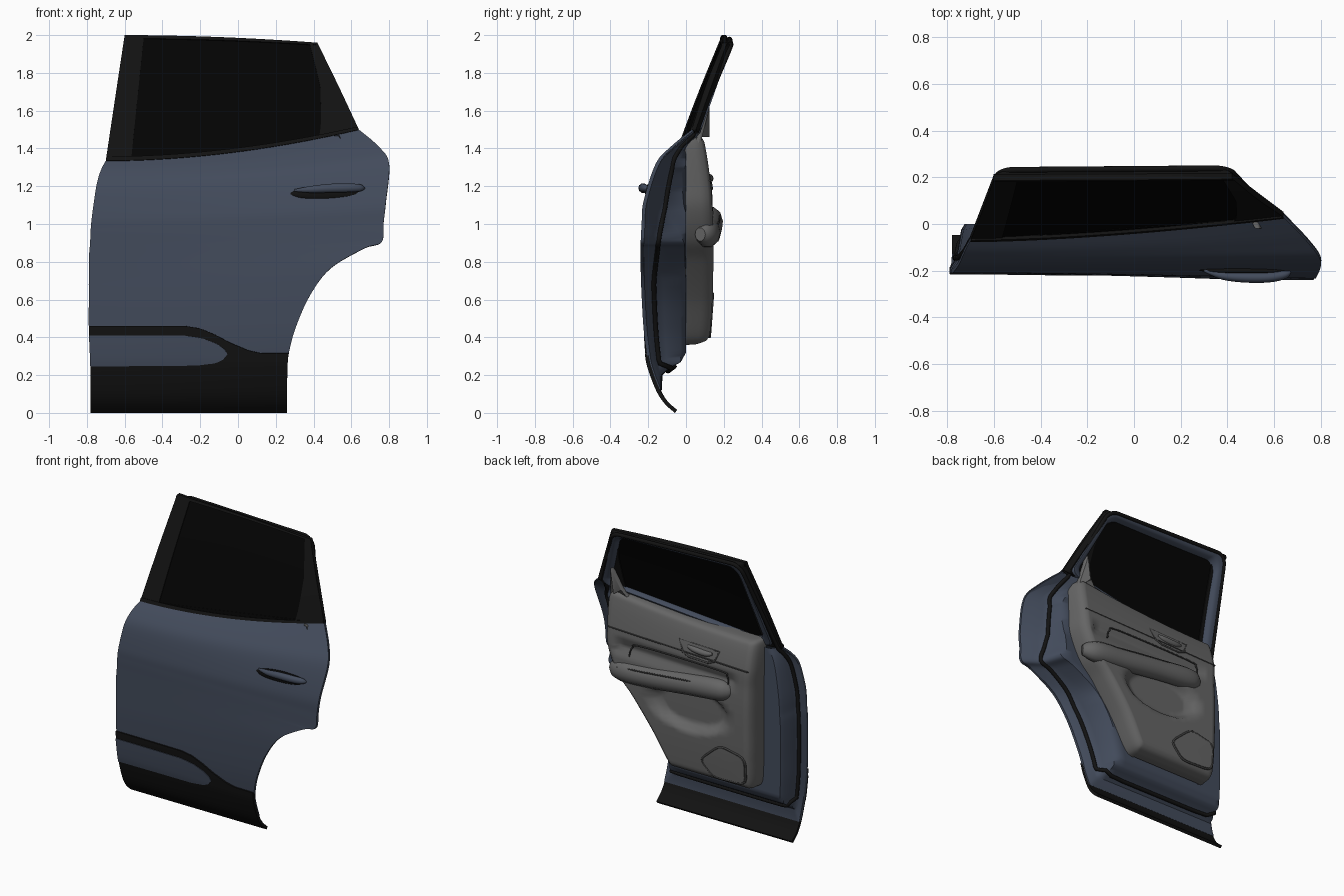
import bpy, math
from mathutils import Vector

if "Cube" in bpy.data.objects:
    bpy.data.objects.remove(bpy.data.objects["Cube"])

def material(name, c):
    m = bpy.data.materials.new(name)
    m.diffuse_color = (*c, 1)
    m.use_nodes = True
    m.node_tree.nodes["Principled BSDF"].inputs["Base Color"].default_value = m.diffuse_color
    return m

BLUE = material("blue_paint", (.055, .07, .105))
BLACK = material("black_trim", (.006, .006, .006))
GLASS = material("dark_glass", (.001, .001, .001))
GREY = material("grey_lining", (.13, .13, .13))
DARK = material("seam_grey", (.05, .05, .05))

def at(rows, t):
    """Smooth spline through tuples, t in 0..1"""
    n = len(rows) - 1
    f = min(max(t, 0), 1) * n
    i = min(int(f), n - 1)
    f -= i
    a, b, c, d = (rows[min(max(k, 0), n)] for k in (i - 1, i, i + 1, i + 2))
    return [.5 * (2*q + (r-p)*f + (2*p-5*q+4*r-s)*f*f + (3*q-p-3*r+s)*f**3)
            for p, q, r, s in zip(a, b, c, d)]

def lin(pts, x):
    for (x0, y0), (x1, y1) in zip(pts, pts[1:]):
        if x <= x1:
            return y0 + (y1 - y0) * max(0, (x - x0) / (x1 - x0))
    return pts[-1][1]

def across(row, u):
    """Point between the left and right edges of a row (xL,zL,yL,xR,zR,yR)"""
    return Vector((row[0] + (row[3]-row[0])*u, row[2] + (row[5]-row[2])*u**1.6, row[1] + (row[4]-row[1])*u**1.9))

def mesh(name, grid, mat, thick=0, flip=False, wrap=False, angle=40):
    n = len(grid[0])
    faces = []
    for i in range(len(grid) - 1):
        for j in range(n if wrap else n - 1):
            k = (j + 1) % n
            f = (i*n + j, i*n + k, (i+1)*n + k, (i+1)*n + j)
            faces.append(f[::-1] if flip else f)
    me = bpy.data.meshes.new(name)
    me.from_pydata([p for r in grid for p in r], [], faces)
    ob = bpy.data.objects.new(name, me)
    bpy.context.collection.objects.link(ob)
    me.materials.append(mat)
    bpy.ops.object.select_all(action='DESELECT')
    ob.select_set(True)
    bpy.context.view_layer.objects.active = ob
    if thick:
        ob.modifiers.new("thick", 'SOLIDIFY').thickness = thick
        bpy.ops.object.modifier_apply(modifier="thick")
    bpy.ops.object.shade_smooth_by_angle(angle=math.radians(angle))

def tube(name, pts, r, mat, cyclic=False, radii=None, loc=(0, 0, 0), scale=(1, 1, 1), smooth=0):
    if smooth:
        data = [(*p, (radii or [1]*len(pts))[i]) for i, p in enumerate(pts)]
        data = [at(data, k / smooth) for k in range(smooth + 1)]
        pts, radii = [d[:3] for d in data], [d[3] for d in data]
    cu = bpy.data.curves.new(name, 'CURVE')
    cu.dimensions, cu.bevel_depth, cu.bevel_resolution, cu.use_fill_caps = '3D', r, 3, True
    sp = cu.splines.new('POLY')
    sp.points.add(len(pts) - 1)
    for i, p in enumerate(pts):
        sp.points[i].co = (*p, 1)
        sp.points[i].radius = radii[i] if radii else 1
    sp.use_cyclic_u = cyclic
    cu.materials.append(mat)
    ob = bpy.data.objects.new(name, cu)
    ob.location, ob.scale = loc, scale
    bpy.context.collection.objects.link(ob)

# Door outline rows: left x,z,y then right x,z,y
BODY = [(-.78, 0, -.05, .26, 0, -.05), (-.78, .05, -.105, .26, .05, -.105), (-.78, .12, -.145, .26, .12, -.15),
        (-.782, .24, -.182, .262, .24, -.195), (-.785, .32, -.195, .27, .32, -.21), (-.79, .45, -.205, .305, .45, -.225),
        (-.79, .6, -.21, .38, .62, -.235), (-.79, .72, -.21, .49, .765, -.24), (-.788, .84, -.21, .67, .872, -.24),
        (-.783, .9, -.21, .76, .904, -.24), (-.78, .97, -.21, .77, 1.0, -.235), (-.772, 1.05, -.205, .783, 1.12, -.225),
        (-.75, 1.2, -.175, .80, 1.32, -.16), (-.728, 1.28, -.125, .745, 1.41, -.08), (-.7, 1.335, -.07, .64, 1.5, .03)]
WINDOW = [(-.7, 1.335, -.07, .64, 1.5, .03), (-.65, 1.67, .055, .53, 1.735, .105), (-.6, 2, .19, .42, 1.96, .195)]
TRIM = [(-.54, .36, .11, .02, .36, .11), (-.59, .4, .125, .08, .4, .125), (-.6, .6, .14, .2, .6, .14),
        (-.6, .8, .145, .35, .8, .145), (-.6, .95, .145, .46, .92, .145), (-.6, 1.08, .14, .535, 1.08, .14),
        (-.605, 1.2, .135, .55, 1.22, .13), (-.605, 1.34, .10, .555, 1.40, .105), (-.6, 1.385, .065, .54, 1.46, .085),
        (-.595, 1.39, -.02, .53, 1.47, .03)]
V0 = 2 / (len(BODY) - 1)

# Outer painted skin
mesh("outer_skin", [[across(at(BODY, V0 + (1-V0)*i/72), j/50) for j in range(51)] for i in range(73)], BLUE, .018)

# Black lower cladding with a painted insert
table = [(at(BODY, k/200)[1], k/200) for k in range(120)]
def drape(u, z, off):
    r = at(BODY, lin(table, z))
    p = across(r, u)
    return Vector((p.x, p.y - off, z))
top = [(-.8, .46), (-.3, .46), (-.22, .447), (-.14, .415), (-.05, .37), (.05, .33), (.12, .315), (.3, .315)]
hi = [(-.8, .41), (-.3, .41), (-.2, .395), (-.12, .365), (-.075, .335), (-.058, .31)]
lo = [(-.8, .245), (-.22, .25), (-.12, .262), (-.08, .28), (-.058, .31)]
X = lambda u: -.785 + 1.05*u
mesh("lower_cladding", [[drape(j/60, lin(top, X(j/60))*i/24, .009) for j in range(61)] for i in range(25)], BLACK, .02)
ue = (-.058 + .785) / 1.05
us = [ue*math.sin(j/40*math.pi/2) for j in range(41)]
mesh("cladding_insert", [[drape(u, lin(lo, X(u)) + (lin(hi, X(u)) - lin(lo, X(u)))*i/8, .013) for u in us]
                         for i in range(9)], BLUE, .01)

# Inner metal shell, stepping inward from the door edge; flange widens at the rear bulge
STEP = [(0, 0), (.03, .1), (.065, .2), (.09, .45), (.12, .85), (.16, 1)]
INS = [0, .008, .015, .025, .035, .05, .065, .09, .12, .16, .2, .25]
FLANGE = [(.7, 0), (.95, .05), (1.1, .09), (1.3, .1), (1.42, .05), (1.5, 0)]
def columns(width):
    a = [i/width for i in INS]
    return a + [a[-1] + (1 - 2*a[-1])*k/24 for k in range(1, 24)] + [1 - i for i in reversed(a)]
def shell(row, u):
    p = across(row, u)
    w = row[3] - row[0]
    dr, e = (1-u)*w, lin(FLANGE, row[4])
    dr = dr*.06/(.06+e) if dr < .06+e else dr - e
    d = min(2.5*u*w, dr, (p.z - .12)*.8)
    b = p.y + .018
    s = min(1, lin(STEP, d) + 3*e*min(1, dr/.06)*u)
    return Vector((p.x, b + s*(max(0, p.y + .06) - b), p.z))
mesh("inner_shell", [[shell(r, u) for u in columns(r[3]-r[0])]
                     for r in (at(BODY, V0 + (1-V0)*i/72) for i in range(73))], BLUE, flip=True)

# Window glass, pillar covers and edge mouldings
def win(u, v, off=0):
    p = across(at(WINDOW, v), u)
    return Vector((p.x, p.y + off, p.z))
def patch(name, u0, u1, v0, v1, off, mat, thick):
    mesh(name, [[win(u0 + (u1-u0)*j/30, v0 + (v1-v0)*i/12, off) for j in range(31)] for i in range(13)], mat, thick)
patch("window_glass", .02, .98, .02, .98, .006, GLASS, .008)
patch("front_pillar_cover", 0, .1, 0, 1, 0, BLACK, .02)
patch("top_moulding", 0, 1, .955, 1, -.003, BLACK, .03)
patch("belt_moulding", 0, 1, 0, .055, -.008, BLACK, .03)
mesh("rear_pillar_cover", [[win(a + (1-a)*j/8, i/12) for j in range(9)]
     for i, a in ((i, lin([(0, .84), (.5, .92), (1, .96)], i/12)) for i in range(13))], BLACK, .02)

# Window frame rings seen from inside
def ring(inset, off, r=.06, front=0):
    w, h, pts = 1.15, .57, []
    l, rt, b, t = inset + front, w - inset, max(0, inset - .03), h - inset
    for cx, cz, a0 in ((rt-r, t-r, 0), (l+r, t-r, 90), (l+r, b+r, 180), (rt-r, b+r, 270)):
        for k in range(9):
            a = math.radians(a0 + k*90/8)
            pts.append(win((cx + r*math.cos(a))/w, (cz + r*math.sin(a))/h, off))
    return pts
mesh("window_outer_frame", [ring(0, .0, .004), ring(0, .022, .004), ring(.03, .045, .03), ring(.045, .04, .04)], BLACK, wrap=True)
mesh("window_inner_frame", [ring(.035, .035, .05), ring(.04, .055, .06), ring(.06, .056, .065, .005), ring(.072, .045, .07, .01),
                            ring(.08, .012, .07, .015)], BLUE, wrap=True)

# Door seal running round the whole door, with rounded lower corners
N = 40
vs = [V0 + .11 + (.89 - V0)*k/N for k in range(N)]
def edge(v, d, left):
    r = at(BODY, v)
    u = (d if left else d + lin(FLANGE, r[4])) / (r[3] - r[0])
    return shell(r, u if left else 1 - u) + Vector((0, .008, 0))
right = [edge(v, .058, False) for v in reversed(vs)]
left = [edge(v, .026, True) for v in vs]
low = [(v, u) for v, u in ((.09, .94), (.07, .91), (.062, .86), (.06, .75), (.06, .5), (.06, .2), (.062, .09), (.075, .05), (.095, .035))]
bottom = [shell(at(BODY, V0 + v), u) + Vector((0, .008, 0)) for v, u in low]
arch = ring(.03, .05, .07)[:18]
tube("door_seal", right + bottom + left + arch[::-1], .013, BLACK, True)

# Grey inner lining with a sunken pocket
LIP = [(0, -.17), (.008, -.06), (.025, -.018), (.05, 0)]
def lining(row, u):
    p = across(row, u)
    w = row[3] - row[0]
    d = min(u*w, (1-u)*w, (p.z - .355))
    e = math.hypot((p.x + .12)/.3, (p.z - .83)/.15)
    dip = .055 * min(1, max(0, (1.05 - e)*4))
    band = .025 * max(0, 1 - abs(p.z - 1.11 - .02*p.x)/.07) * (abs(p.x) < .45)
    return Vector((p.x, max(p.y + lin(LIP, d), min(p.y, -.02)) - dip - band, p.z))
mesh("door_lining", [[lining(r, u) for u in columns(r[3]-r[0])]
                     for r in (at(TRIM, i/90) for i in range(91))], GREY, flip=True, angle=60)

def on_trim(x, z, off=0):
    t = [(r[1], r[2]) for r in TRIM[:-1]]
    return (x, lin(t, z) + off, z)

# Armrest and lining seams
tube("upper_lining_seam", [on_trim(-.57 + 1.08*k/20, 1.2 + .03*k/20, -.001) for k in range(21)], .005, DARK)
tube("armrest", [(.5, .075, -.035), (.42, .11, -.032), (.2, .125, -.02), (-.1, .13, .01), (-.33, .13, .03), (-.41, .12, .032), (-.45, .11, .03)],
     .063, GREY, radii=[.5, 1, 1, 1, 1, .75, .15], loc=(0, 0, .985), scale=(1, 1, 1.15), smooth=40)
tube("armrest_seam", [(.42, .16, .985), (.2, .174, 1.01), (-.1, .178, 1.04), (-.36, .17, 1.055)], .005, DARK, smooth=20)
tube("insert_panel_seam", [on_trim(x, z, -.003) for x, z in ((.34, 1.07), (.32, 1.13), (.24, 1.16), (-.34, 1.155), (-.41, 1.13), (-.42, 1.08))],
     .005, DARK, smooth=40)

# Speaker cover
corners = [(-.55, .41), (-.55, .6), (-.36, .64), (-.2, .5), (-.3, .4)]
def speaker(s, off):
    out = []
    c = Vector((-.4, .51))
    for i in range(5):
        a, b, d = (Vector(corners[(i+k) % 5]) for k in (-1, 0, 1))
        p, q = b + (a-b)*.25, b + (d-b)*.25
        for t in (0, .33, .66, 1):
            m = p*(1-t)**2 + b*2*t*(1-t) + q*t*t
            m = c + (m-c)*s
            out.append(on_trim(m.x, m.y, off))
    return out
tube("speaker_rim", speaker(1, 0), .007, DARK, True)
mesh("speaker_cover", [speaker(.97, -.02), speaker(.95, .006), speaker(.5, .007), speaker(.01, .007)], GREY, wrap=True)

# Inside door pull with its bezel
bez = [(-.03, 1.285), (-.34, 1.275), (-.31, 1.205), (-.26, 1.185), (-.12, 1.19), (-.07, 1.21)]
tube("inside_pull_bezel", [on_trim(x, z, 0) for x, z in bez], .007, DARK, True)
tube("inside_pull_lever", [on_trim(x, z, .0) for x, z in ((-.1, 1.255), (-.15, 1.245), (-.24, 1.24), (-.29, 1.25))],
     .02, GREY, radii=[.5, 1, 1, .5], smooth=12)

# Rear corner cover inside the window
tri = [(.535, 1.41), (.495, 1.64), (.475, 1.61), (.43, 1.49), (.35, 1.4)]
def corner(s, y):
    return [(.47 + (x-.47)*s, y + (z-1.4)*.22, 1.46 + (z-1.46)*s) for x, z in tri]
mesh("corner_cover", [corner(1, .045), corner(1, .062), corner(.88, .072), corner(.01, .072)], GREY, wrap=True, angle=30)

# Outside handle and the dished cup behind it
tube("handle_cup", [(.28, .01, -.01), (.34, 0, -.005), (.47, 0, 0), (.6, .0, .005), (.66, .01, .01)], .042, BLACK,
     radii=[.15, .7, 1, .8, .2], loc=(0, -.2, 1.168), scale=(1, .4, 1), smooth=24)
tube("outside_handle", [(.3, -.2, .0), (.38, -.222, .004), (.48, -.229, .01), (.58, -.228, .012), (.645, -.217, .012), (.67, -.205, .01)],
     .022, BLUE, radii=[.25, .75, 1, 1, .8, .2], loc=(0, 0, 1.178), scale=(1, 1, 1.1), smooth=30)
